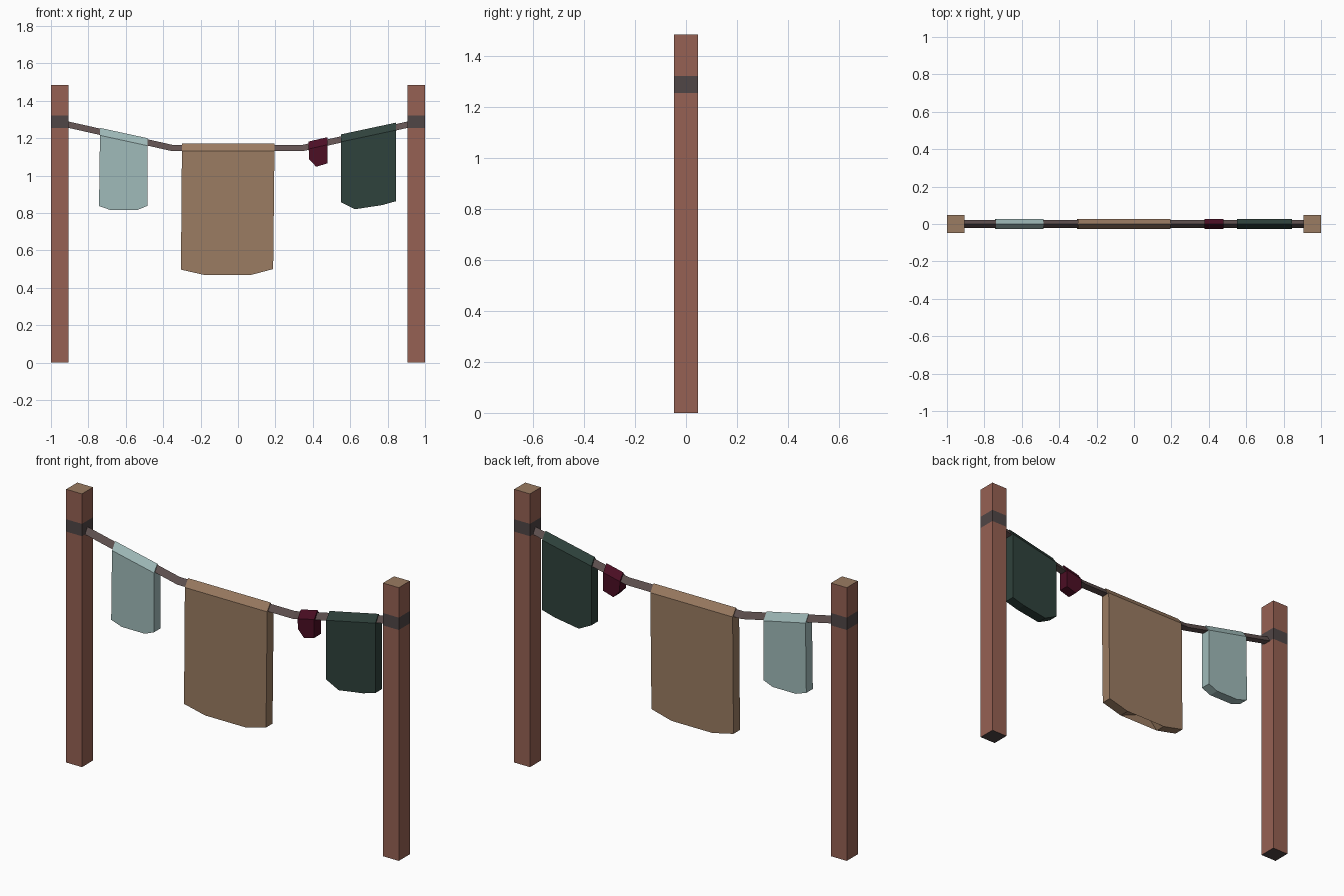
import bpy, bmesh
from mathutils import Vector

if "Cube" in bpy.data.objects:
    bpy.data.objects.remove(bpy.data.objects["Cube"])


def material(name, rgb):
    def linear(c):
        c /= 255
        return c / 12.92 if c <= 0.04045 else ((c + 0.055) / 1.055) ** 2.4
    m = bpy.data.materials.new(name)
    m.diffuse_color = (*[linear(c) for c in rgb], 1)
    m.use_nodes = True
    m.node_tree.nodes["Principled BSDF"].inputs["Base Color"].default_value = m.diffuse_color
    return m


WOOD = material("red brown wood", (150, 97, 83))
TAN = material("tan", (155, 124, 98))
BAND = material("dark grey band", (80, 70, 70))
ROPE = material("grey rope", (96, 81, 80))
PALE = material("pale teal cloth", (160, 187, 186))
GREEN = material("dark green cloth", (47, 66, 60))
WINE = material("wine red cloth", (76, 14, 36))


def finish(bm, name, mats):
    bmesh.ops.recalc_face_normals(bm, faces=bm.faces[:])
    me = bpy.data.meshes.new(name)
    bm.to_mesh(me)
    bm.free()
    for m in mats:
        me.materials.append(m)
    ob = bpy.data.objects.new(name, me)
    bpy.context.collection.objects.link(ob)
    return ob


# Square post with a painted band, cut-wood top and dark foot
def post(name, x):
    w, h = 0.095, 1.485
    bm = bmesh.new()
    bmesh.ops.create_cube(bm, size=1)
    for v in bm.verts:
        v.co = Vector((x + v.co.x * w, v.co.y * w, (v.co.z + 0.5) * h))
    for z in (1.255, 1.322):
        bmesh.ops.bisect_plane(bm, geom=bm.verts[:] + bm.edges[:] + bm.faces[:],
                               plane_co=(0, 0, z), plane_no=(0, 0, 1))
    bm.normal_update()
    for f in bm.faces:
        z = f.calc_center_median().z
        if f.normal.z > 0.5:
            f.material_index = 1
        elif f.normal.z < -0.5 or 1.255 < z < 1.322:
            f.material_index = 2
    finish(bm, name, [WOOD, TAN, BAND])


post("left_post", -0.9525)
post("right_post", 0.9525)

# Sagging rope with a triangular section, ridge upward
bm = bmesh.new()
rings = []
for x, z in [(-0.92, 1.258), (-0.35, 1.13), (0.345, 1.13), (0.92, 1.258)]:
    rings.append([bm.verts.new((x, y, z + dz))
                  for y, dz in ((-0.021, 0), (0.021, 0), (0, 0.034))])
for a, b in zip(rings, rings[1:]):
    for i in range(3):
        j = (i + 1) % 3
        bm.faces.new((a[i], a[j], b[j], b[i]))
bm.faces.new(rings[0])
bm.faces.new(rings[-1])
finish(bm, "rope", [ROPE])


# Cloth folded over the rope: ridge on top, straight sides, ragged hem
def cloth(name, mat, left, right, hem, half=0.028, drop=0.04):
    bm = bmesh.new()
    outline = [(left[0], left[1] - drop), (right[0], right[1] - drop)] + hem
    front = [bm.verts.new((x, -half, z)) for x, z in outline]
    back = [bm.verts.new((x, half, z)) for x, z in outline]
    rl = bm.verts.new((left[0], 0, left[1]))
    rr = bm.verts.new((right[0], 0, right[1]))
    sides = [bm.faces.new(front), bm.faces.new(back)]
    for s in (front, back):
        bm.faces.new((s[0], s[1], rr, rl))
    bm.faces.new((front[0], back[0], rl))
    bm.faces.new((front[1], back[1], rr))
    n = len(outline)
    for i in range(1, n):
        j = (i + 1) % n
        bm.faces.new((front[i], front[j], back[j], back[i]))
    bmesh.ops.triangulate(bm, faces=sides)
    finish(bm, name, [mat])


# Hems run from right to left
cloth("pale_cloth", PALE, (-0.738, 1.255), (-0.485, 1.2),
      [(-0.485, 0.838), (-0.54, 0.815), (-0.68, 0.815), (-0.743, 0.837)])
cloth("tan_cloth", TAN, (-0.3, 1.171), (0.195, 1.171),
      [(0.188, 0.5), (0.067, 0.468), (-0.108, 0.54), (-0.178, 0.468), (-0.305, 0.497)])
cloth("wine_cloth", WINE, (0.378, 1.182), (0.478, 1.205),
      [(0.478, 1.065), (0.418, 1.047), (0.38, 1.087)])
cloth("green_cloth", GREEN, (0.55, 1.22), (0.845, 1.283),
      [(0.845, 0.863), (0.77, 0.842), (0.625, 0.82), (0.55, 0.858)])
